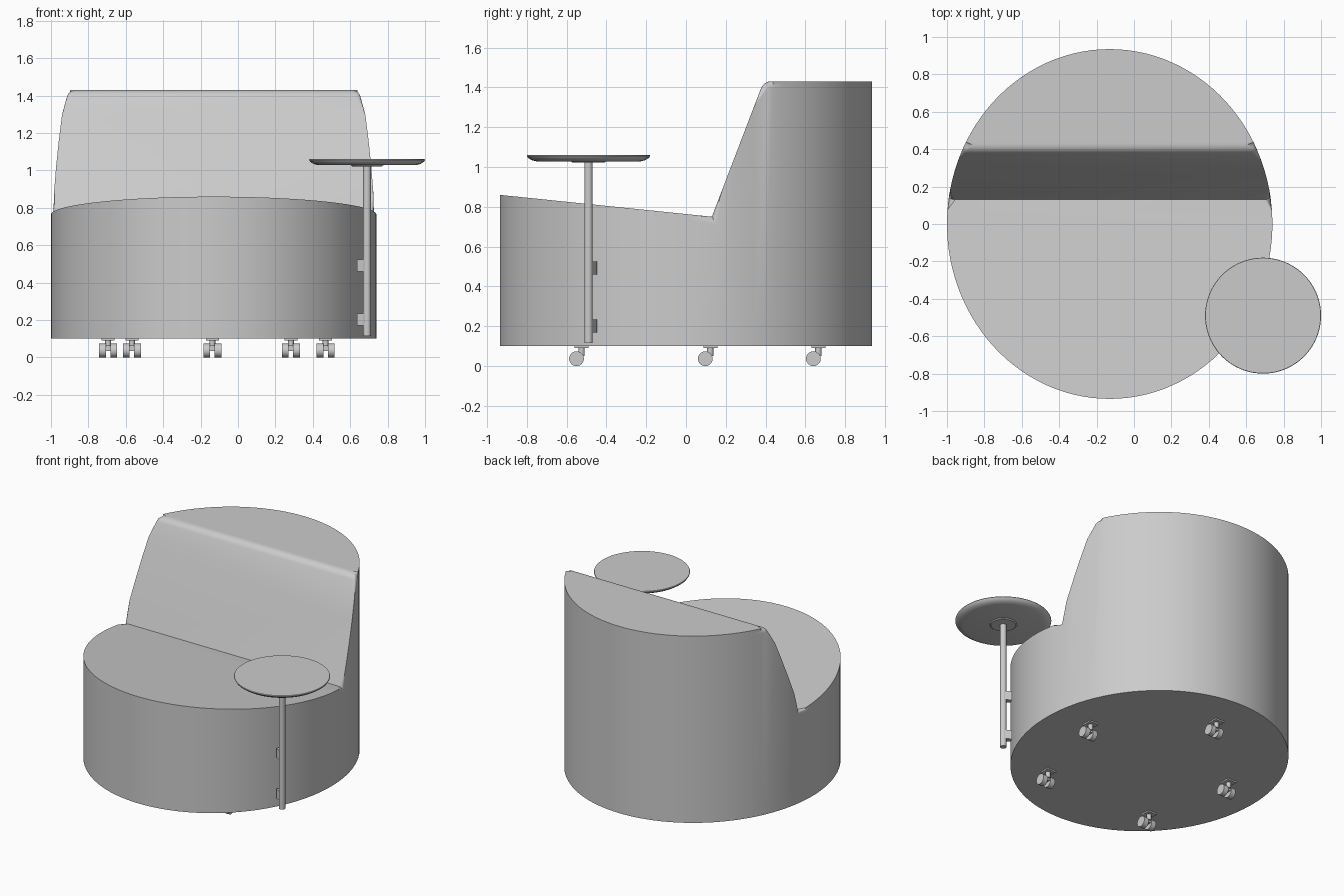
import bpy, bmesh, math
from mathutils import Matrix, Vector

cube = bpy.data.objects.get("Cube")
if cube:
    bpy.data.objects.remove(cube, do_unlink=True)

grey = bpy.data.materials.new("light grey")
grey.use_nodes = True
grey.diffuse_color = (0.6, 0.6, 0.6, 1)
grey.node_tree.nodes["Principled BSDF"].inputs["Base Color"].default_value = (0.6, 0.6, 0.6, 1)


def finish(bm, name, angle=35):
    bmesh.ops.recalc_face_normals(bm, faces=bm.faces)
    mesh = bpy.data.meshes.new(name)
    bm.to_mesh(mesh)
    bm.free()
    mesh.materials.append(grey)
    obj = bpy.data.objects.new(name, mesh)
    bpy.context.collection.objects.link(obj)
    bpy.ops.object.select_all(action='DESELECT')
    obj.select_set(True)
    bpy.context.view_layer.objects.active = obj
    bpy.ops.object.shade_smooth_by_angle(angle=math.radians(angle))
    return obj


def lathe(name, profile, centre, steps=64):
    bm = bmesh.new()
    verts = [bm.verts.new((r, 0, z)) for r, z in profile]
    edges = [bm.edges.new(pair) for pair in zip(verts, verts[1:])]
    bmesh.ops.spin(bm, geom=verts + edges, cent=(0, 0, 0), axis=(0, 0, 1),
                   angle=math.tau, steps=steps)
    bmesh.ops.remove_doubles(bm, verts=bm.verts, dist=0.0001)
    bmesh.ops.translate(bm, verts=bm.verts, vec=centre)
    return finish(bm, name)


def box(name, centre, size, turn=0):
    bm = bmesh.new()
    place = Matrix.Translation(centre) @ Matrix.Rotation(turn, 4, 'Z') @ Matrix.Diagonal((*size, 1))
    bmesh.ops.create_cube(bm, size=1, matrix=place)
    return finish(bm, name)


# Upholstered body: an elliptical drum with a sloped seat and a raked backrest
CX, RX, RY, BASE = -0.13, 0.87, 0.935, 0.10
CREASE, RIDGE, TOP = 0.13, 0.39, 1.43


def height(y):
    if y <= CREASE:
        return 0.75 + (CREASE - y) * 0.103
    return min(TOP, 0.75 + (y - CREASE) / (RIDGE - CREASE) * (TOP - 0.75))


a, b = math.asin(CREASE / RY), math.asin(RIDGE / RY)
spans = [(a, b, 5), (b, math.pi - b, 40), (math.pi - b, math.pi - a, 5),
         (math.pi - a, math.tau + a, 60)]
angles, corners = [], []
for start, end, count in spans:
    corners.append(len(angles))
    angles += [start + (end - start) * i / count for i in range(count)]

bm = bmesh.new()
low, high = [], []
for t in angles:
    x, y = CX + RX * math.cos(t), RY * math.sin(t)
    low.append(bm.verts.new((x, y, BASE)))
    high.append(bm.verts.new((x, y, height(y))))
n = len(angles)
for i in range(n):
    j = (i + 1) % n
    bm.faces.new((low[i], low[j], high[j], high[i]))
bm.faces.new(low[::-1])
c0, c1, c2, c3 = corners
bm.faces.new(high[c1:c2 + 1])
bm.faces.new(high[c0:c1 + 1] + high[c2:c3 + 1])
bm.faces.new(high[c3:] + [high[c0]])
rims = [bm.edges.get((ring[i], ring[(i + 1) % n])) for ring in (low, high) for i in range(n)]
rims.append(bm.edges.get((high[c1], high[c2])))
bmesh.ops.bevel(bm, geom=rims, offset=0.035, offset_type='OFFSET', segments=5,
                profile=0.5, affect='EDGES', clamp_overlap=False)
finish(bm, "upholstered_body")

# Side table on a post
POST = Vector((0.69, -0.49, 0))
lathe("table_top", [(0, 1.028), (0.26, 1.028), (0.285, 1.034), (0.304, 1.046),
                    (0.31, 1.056), (0.308, 1.06), (0, 1.06)], POST, 80)
lathe("table_collar", [(0, 1.022), (0.08, 1.022), (0.09, 1.03), (0, 1.03)], POST, 40)
lathe("table_post", [(0, 0.115), (0.021, 0.115), (0.021, 1.03), (0, 1.03)], POST, 32)
for name, z in (("lower_bracket", 0.202), ("upper_bracket", 0.492)):
    box(name, (0.667, -0.475, z), (0.05, 0.036, 0.065), math.radians(-30))

# Swivel casters with twin wheels
for k, (x, y) in enumerate([(-0.567, -0.525), (0.283, -0.525), (-0.695, 0.122),
                            (0.468, 0.122), (-0.137, 0.665)]):
    tag = f"caster_{k + 1}"
    box(tag + "_plate", (x, y, 0.096), (0.07, 0.07, 0.012))
    lathe(tag + "_stem", [(0, 0.05), (0.016, 0.05), (0.016, 0.095), (0, 0.095)], (x, y, 0), 16)
    box(tag + "_fork", (x, y - 0.014, 0.05), (0.026, 0.036, 0.03))
    bm = bmesh.new()
    for side in (-1, 1):
        place = Matrix.Translation((x + side * 0.03, y - 0.025, 0.037)) @ Matrix.Rotation(math.pi / 2, 4, 'Y')
        bmesh.ops.create_cone(bm, cap_ends=True, segments=32, radius1=0.037, radius2=0.037,
                              depth=0.036, matrix=place)
    finish(bm, tag + "_wheels")
